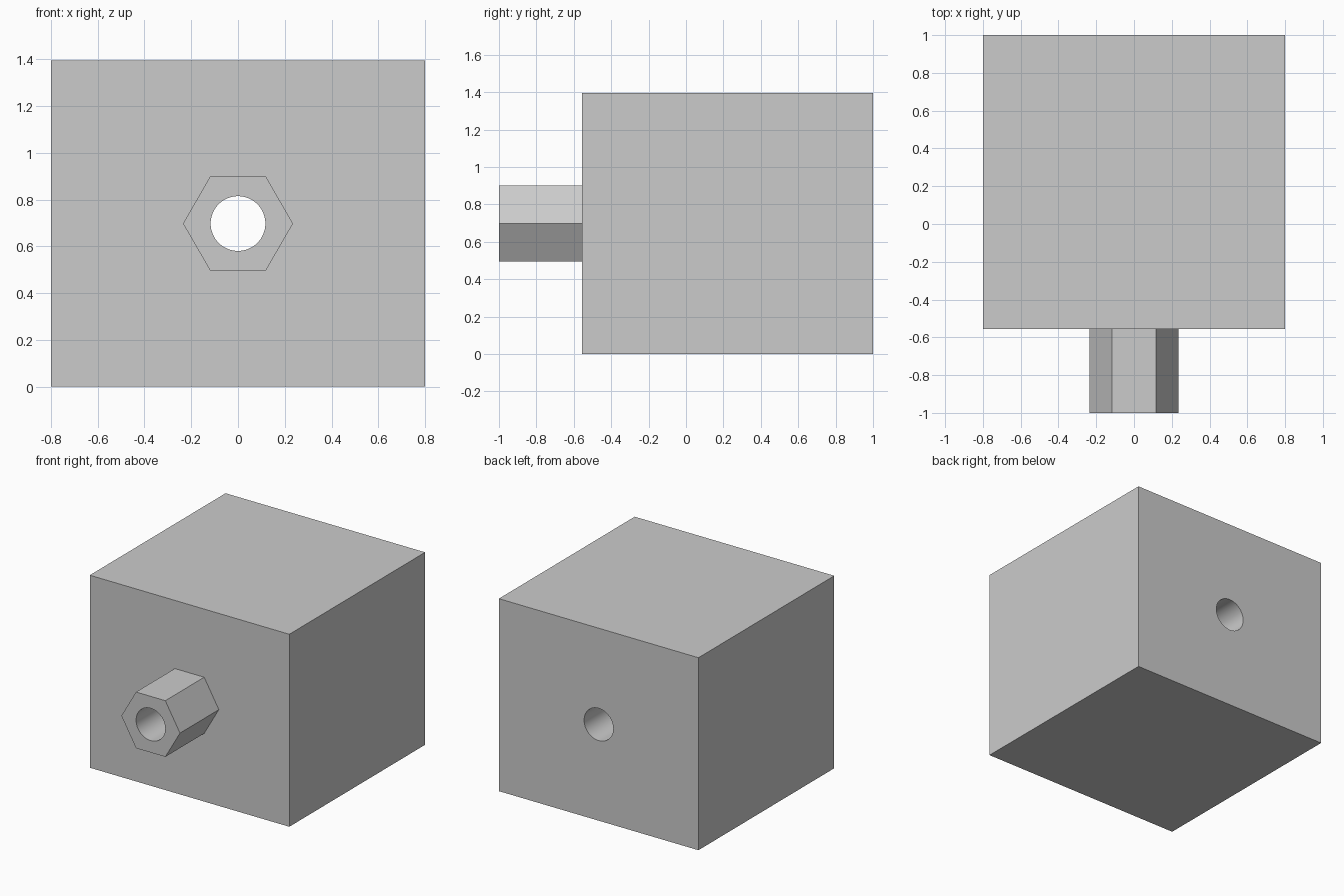
import bpy
import math

if "Cube" in bpy.data.objects:
    bpy.data.objects.remove(bpy.data.objects["Cube"], do_unlink=True)

WIDTH, HEIGHT = 1.6, 1.395
FRONT, BLOCK_FRONT, BACK = -1.0, -0.555, 1.0
AXIS_Z = HEIGHT / 2
HEX_RADIUS, BORE_RADIUS = 0.235, 0.117

# Single grey material
grey = bpy.data.materials.new("light_grey")
grey.use_nodes = True
colour = (0.6, 0.6, 0.6, 1)
grey.diffuse_color = colour
grey.node_tree.nodes["Principled BSDF"].inputs["Base Color"].default_value = colour


def prism(name, sides, radius, y0, y1, turn=0):
    """Prism lying along y on the shared bore axis."""
    bpy.ops.mesh.primitive_cylinder_add(
        vertices=sides, radius=radius, depth=y1 - y0,
        location=(0, (y0 + y1) / 2, AXIS_Z), rotation=(math.pi / 2, turn, 0))
    obj = bpy.context.object
    obj.name = name
    obj.data.materials.append(grey)
    return obj


def combine(target, tool, operation):
    """Apply a boolean and discard the tool object."""
    mod = target.modifiers.new(operation.lower(), "BOOLEAN")
    mod.operation, mod.object, mod.solver = operation, tool, "EXACT"
    bpy.ops.object.select_all(action="DESELECT")
    target.select_set(True)
    bpy.context.view_layer.objects.active = target
    bpy.ops.object.modifier_apply(modifier=mod.name)
    bpy.data.objects.remove(tool, do_unlink=True)


# Hexagonal spout, rooted inside the block, and round through bore
spout = prism("hex_spout", 6, HEX_RADIUS, FRONT, BLOCK_FRONT + 0.2, math.pi / 6)
bore = prism("bore_cutter", 64, BORE_RADIUS, FRONT - 0.2, BACK + 0.2)
bore.hide_render = True

# Main block
bpy.ops.mesh.primitive_cube_add(size=1, location=(0, (BLOCK_FRONT + BACK) / 2, AXIS_Z))
block = bpy.context.object
block.name = "block_with_hex_spout"
block.scale = (WIDTH, BACK - BLOCK_FRONT, HEIGHT)
block.data.materials.append(grey)
bpy.ops.object.transform_apply(location=False, rotation=False, scale=True)

combine(block, spout, "UNION")
combine(block, bore, "DIFFERENCE")
bpy.ops.object.shade_smooth_by_angle(angle=math.radians(30))
